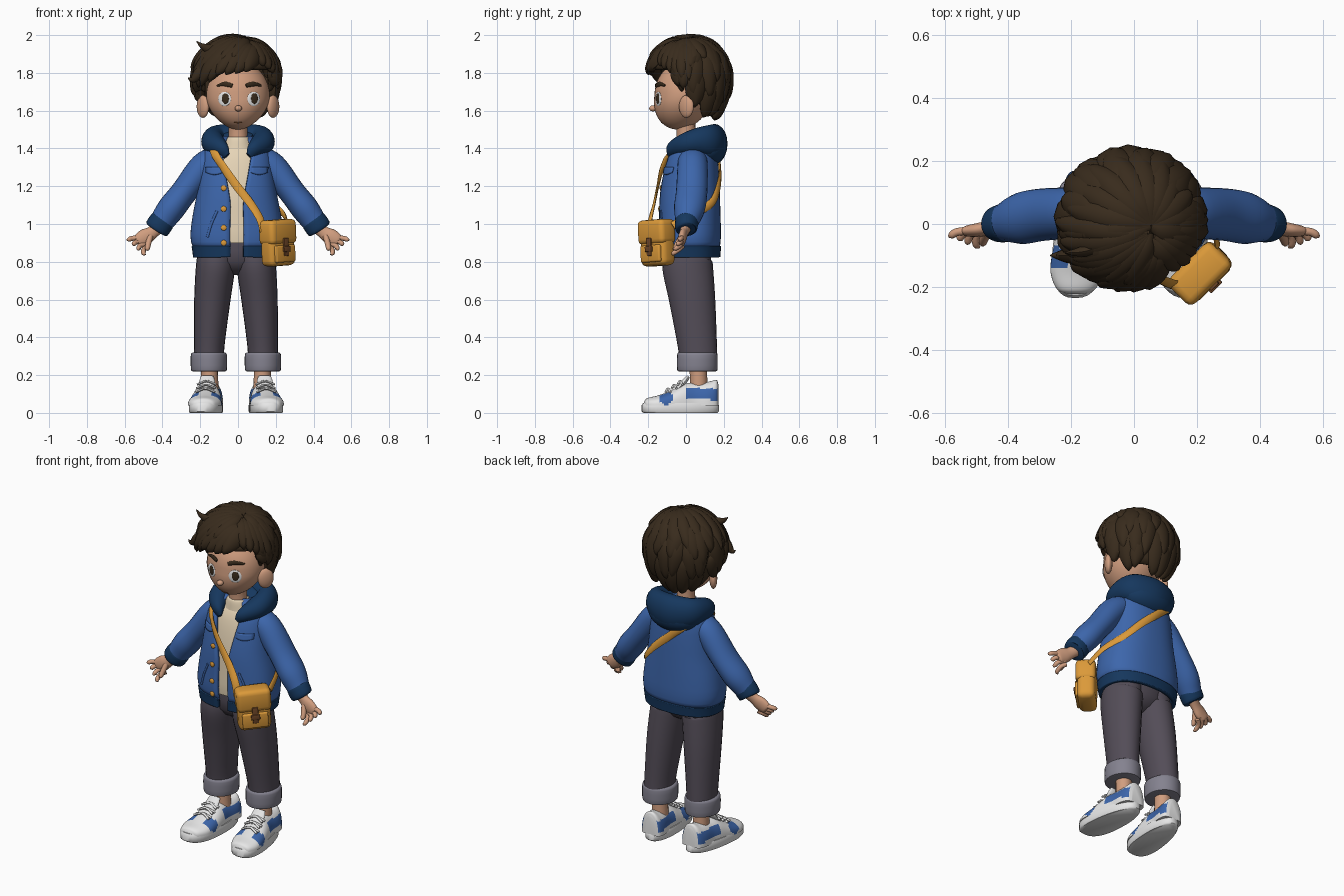
import bpy, bmesh, math, random
from mathutils import Vector, Matrix

random.seed(4)
if "Cube" in bpy.data.objects:
    bpy.data.objects.remove(bpy.data.objects["Cube"])


def material(name, code):
    rgb = [(int(code[i:i + 2], 16) / 255) ** 2.2 for i in (0, 2, 4)] + [1]
    m = bpy.data.materials.new(name)
    m.use_nodes = True
    m.diffuse_color = rgb
    m.node_tree.nodes["Principled BSDF"].inputs["Base Color"].default_value = rgb
    return m


HAIR, SKIN = material("dark hair", "3b2f22"), material("skin", "cf9c7e")
BLUE, NAVY = material("jacket blue", "3f66aa"), material("navy", "1c3a5e")
CREAM, PANTS = material("cream", "ecd9ba"), material("charcoal", "544e58")
GREY, TAN = material("cuff grey", "83818e"), material("bag tan", "da983c")
WHITE, BROWN = material("white", "e6e6e6"), material("leather brown", "70492c")


def finish(name, bm, mat, solid=0):
    bmesh.ops.recalc_face_normals(bm, faces=bm.faces[:])
    me = bpy.data.meshes.new(name)
    bm.to_mesh(me)
    bm.free()
    me.materials.append(mat)
    ob = bpy.data.objects.new(name, me)
    bpy.context.collection.objects.link(ob)
    if solid:
        mod = ob.modifiers.new("thickness", "SOLIDIFY")
        mod.thickness, mod.offset = solid, 0
    return ob


def skin(name, rings, mat, closed=True, cap=True, solid=0):
    """Surface through a list of point rings."""
    bm = bmesh.new()
    vs = [[bm.verts.new(p) for p in r] for r in rings]
    n = len(rings[0])
    for a, b in zip(vs, vs[1:]):
        for i in range(n if closed else n - 1):
            j = (i + 1) % n
            bm.faces.new((a[i], a[j], b[j], b[i]))
    if closed and cap:
        bm.faces.new(vs[0])
        bm.faces.new(vs[-1])
    return finish(name, bm, mat, solid)


def spline(rows, n=5):
    """Catmull-Rom through rows of any length."""
    rows = [Vector(r) for r in rows]
    pts = [rows[0] * 2 - rows[1]] + rows + [rows[-1] * 2 - rows[-2]]
    out = []
    for a, b, c, d in zip(pts, pts[1:], pts[2:], pts[3:]):
        for k in range(n):
            t = k / n
            out.append(((b * 2) + (c - a) * t + (a * 2 - b * 5 + c * 4 - d) * t * t
                        + (b * 3 - a - c * 3 + d) * t ** 3) * 0.5)
    return out + [rows[-1]]


def tube(name, rows, mat, up=lambda p: Vector((0, 1, 0)), sides=16, n=5):
    """Elliptical tube; each row is x, y, z, half width, half thickness."""
    rows = spline(rows, n)
    rings = []
    for i, r in enumerate(rows):
        p = Vector(r[:3])
        t = Vector(rows[min(i + 1, len(rows) - 1)][:3]) - Vector(rows[max(i - 1, 0)][:3])
        side = t.cross(up(p)).normalized()
        nor = side.cross(t).normalized()
        rings.append([p + side * r[3] * math.cos(k * math.tau / sides)
                      + nor * r[4] * math.sin(k * math.tau / sides) for k in range(sides)])
    return skin(name, rings, mat)


def flip(rows, s, dx=0.0):
    return [(r[0] * s + dx, *r[1:]) for r in rows]


def ball(name, loc, radii, mat, turn=0):
    bm = bmesh.new()
    bmesh.ops.create_uvsphere(bm, u_segments=24, v_segments=16, radius=1)
    bm.transform(Matrix.Translation(loc) @ Matrix.Rotation(turn, 4, "Z") @ Matrix.Diagonal((*radii, 1)))
    return finish(name, bm, mat)


def box(name, frame, loc, size, mat, bevel=0.01):
    bm = bmesh.new()
    bmesh.ops.create_cube(bm, size=1)
    bm.transform(Matrix.Diagonal((*size, 1)))
    bmesh.ops.bevel(bm, geom=bm.edges[:], offset=bevel, segments=3, profile=0.5, affect="EDGES")
    bm.transform(frame @ Matrix.Translation(loc))
    return finish(name, bm, mat)


up_z = lambda p: Vector((0, 0, 1))

# Torso sections: z, centre y, half width, half depth
TORSO = spline([(.82, .02, .215, .145), (.88, .02, .224, .15), (.93, .02, .238, .156), (1.04, .02, .226, .154),
                (1.16, .02, .203, .15), (1.29, .027, .185, .137), (1.38, .035, .168, .118), (1.43, .04, .125, .088),
                (1.46, .04, .08, .06)])


def body(z):
    for a, b in zip(TORSO, TORSO[1:]):
        if z <= b[0]:
            return a.lerp(b, max(0, (z - a[0]) / (b[0] - a[0])))
    return TORSO[-1]


def on_body(a, z, off=0.0):
    _, cy, rx, ry = body(z)
    sx, cx = math.sin(a), math.cos(a)
    return Vector(((rx + off) * math.copysign(abs(sx) ** .85, sx) - .006,
                   cy - (ry + off) * math.copysign(abs(cx) ** .85, cx), z))


def at_x(x, z, off=0.0, back=False):
    q = max(-1, min(1, x / body(z)[2]))
    a = math.asin(math.copysign(abs(q) ** (1 / .85), q))
    return on_body(math.pi - a if back else a, z, off)


def wrap(name, z0, z1, off, mat, solid):
    rings = []
    for i in range(17):
        z = z0 + (z1 - z0) * i / 16
        g = .11 + .42 * max(0, (z - 1.1) / .36) ** 1.3
        rings.append([on_body(g + (math.tau - 2 * g) * k / 56, z, off) for k in range(57)])
    return skin(name, rings, mat, closed=False, solid=solid)


# Jacket, shirt, hood
wrap("jacket_body", .87, 1.46, 0, BLUE, .018)
wrap("jacket_hem", .825, .885, .004, NAVY, .024)
skin("shirt", [[on_body(math.tau * k / 40, .9 + i * .034, -.014) for k in range(40)] for i in range(17)], CREAM)
tube("shirt_collar", [(0, .01, 1.41, .085, .075), (0, .005, 1.445, .07, .064), (0, .005, 1.46, .058, .054)], CREAM, sides=24)
half = [(-.06, -.088, 1.36, .01, .02), (-.085, -.068, 1.395, .036, .042), (-.122, -.005, 1.422, .06, .058),
        (-.134, .06, 1.438, .06, .07), (-.105, .125, 1.438, .062, .088)]
tube("hood", half + [(0, .15, 1.425, .07, .105)] + flip(half, -1)[::-1], NAVY, up_z, 20)
ball("hood_sag", (0, .115, 1.4), (.16, .1, .095), NAVY)
for s in (1, -1):
    tube("sleeve", flip([(.1, .035, 1.355, .06, .075), (.18, .035, 1.305, .075, .08), (.285, .03, 1.17, .07, .083),
                         (.355, .018, 1.08, .073, .082), (.405, .005, 1.01, .064, .062)], s), BLUE, sides=24)
    tube("sleeve_cuff", flip([(.395, .005, 1.025, .06, .056), (.402, .005, 1.015, .067, .062), (.428, 0, .977, .067, .058),
                              (.434, 0, .968, .056, .048)], s), NAVY, sides=24, n=3)
    skin("chest_pocket_flap", [[at_x(s * (.07 + .014 * k), 1.3 - (.028 + .012 * math.sin(k * math.pi / 6)) * i / 4, .011)
                                for k in range(7)] for i in range(5)], BLUE, closed=False, solid=.009)
    tube("side_pocket_welt", [(*at_x(s * x, z, .01), .007, .005) for x, z in ((.1, 1.07), (.13, 1.0), (.15, .93))], BLUE)
for z in (1.19, 1.08, .98, .9):
    ball("jacket_button", at_x(-.066, z, .012), (.015, .006, .015), TAN)

# Hands, with the lower fingers curled forward
for s in (1, -1):
    tube("palm", flip([(.42, 0, .985, .036, .03), (.455, -.01, .955, .034, .023), (.49, -.018, .932, .043, .022),
                       (.525, -.022, .912, .036, .018), (.535, -.022, .905, .02, .01)], s), SKIN)
    tube("thumb", flip([(.465, -.025, .935, .016, .016), (.475, -.045, .895, .015, .015), (.48, -.06, .868, .012, .012),
                        (.482, -.064, .86, .004, .004)], s), SKIN, sides=10)
    for i in range(4):
        x, z, reach, curl = .53 - .012 * i, .93 - .016 * i, .048 - .014 * i, i / 3
        tube("finger", flip([(x - .02, -.02, z, .014, .014), (x + reach * .6, -.025 - .012 * curl, z - .006 - .01 * curl, .013, .013),
                             (x + reach, -.035 - .03 * curl, z - .012 - .024 * curl, .012, .012),
                             (x + reach + .01 - .02 * curl, -.04 - .034 * curl, z - .014 - .03 * curl, .004, .004)], s), SKIN, sides=10)

# Trousers, ankles and shoes
skin("trouser_seat", [[(-.008 + .19 * f * math.sin(k * math.tau / 32), .012 - .12 * f * math.cos(k * math.tau / 32), z)
                       for k in range(32)] for z, f in ((.73, .3), (.76, .7), (.8, .95), (.86, 1), (.92, .98))], PANTS)


def shoe_patch(side, y, z):
    heel = 0 < y < .165 and .07 < z < .13
    return abs(side) > .035 and (heel or math.hypot(y + .105, z - .08) < .036)


for s in (1, -1):
    dx = -.011
    tube("trouser_leg", flip([(.143, .067, .26, .08, .1), (.141, .06, .36, .081, .104), (.125, .033, .6, .096, .122),
                              (.107, .008, .78, .104, .134), (.1, .012, .84, .098, .122), (.1, .015, .88, .094, .112)], s, dx),
         PANTS, sides=24)
    tube("trouser_cuff", flip([(.143, .06, .22, .085, .097), (.143, .06, .23, .095, .107), (.143, .06, .305, .096, .107),
                               (.143, .06, .32, .085, .1)], s, dx), GREY, sides=28, n=3)
    tube("ankle", flip([(.138, .068, .12, .047, .047), (.14, .066, .2, .045, .046), (.14, .064, .26, .045, .046)], s, dx), SKIN)
    # Toes turn slightly outwards
    mid = lambda y: s * (.147 - .1 * (y - .05)) + dx
    rings = []
    for z, f in ((0, .95), (.008, 1), (.04, 1), (.052, .96)):
        ring = []
        for k in range(40):
            sn, cs = math.sin(k * math.tau / 40), math.cos(k * math.tau / 40)
            y = -.03 - f * .205 * math.copysign(abs(cs) ** .85, cs)
            ring.append((mid(y) + f * (.086 + .014 * cs) * math.copysign(abs(sn) ** .8, sn), y, z))
        rings.append(ring)
    skin("shoe_sole", rings, WHITE)
    rows = spline([(-.222, .03, .06), (-.205, .062, .078), (-.15, .087, .092), (-.08, .086, .118), (-.01, .078, .155),
                   (.05, .07, .16), (.12, .072, .165), (.16, .06, .175), (.172, .035, .15)], 6)
    shoe = skin("shoe_upper", [[(mid(y) + w * math.cos(a), y, .04 + (h - .04) * max(0, math.sin(a)) ** .75)
                                for a in [k * math.tau / 64 for k in range(64)]] for y, w, h in rows], WHITE)
    shoe.data.materials.append(BLUE)
    for p in shoe.data.polygons:
        p.material_index = int(shoe_patch(p.center.x - mid(p.center.y), p.center.y, p.center.z))
    tube("shoe_tongue", [(mid(-.05), -.05, .125, .04, .014), (mid(-.01), -.01, .165, .042, .014),
                         (mid(0), .012, .193, .034, .01)], WHITE, up_z)
    for i in range(3):
        y, z, cx = -.095 + .032 * i, .116 + .02 * i, mid(-.095 + .032 * i)
        for d in (.012, -.012):
            tube("shoe_lace", [(cx - .05, y - d, z - .006, .007, .006), (cx, y, z + .012, .007, .006),
                               (cx + .05, y + d, z - .006, .007, .006)], WHITE, up_z, 8)

# Head and face
HEAD, HR = Vector((0, -.012, 1.68)), Vector((.168, .155, .18))


def jaw(v):
    t = max(0, -v.z)
    return Vector((HEAD.x + HR.x * v.x * (1 - .2 * t * t), HEAD.y + HR.y * v.y - .03 * t, HEAD.z + HR.z * v.z))


def face(x, z, off=0.0):
    vz = (z - HEAD.z) / HR.z
    vx = x / HR.x / (1 - .2 * max(0, -vz) ** 2)
    p = jaw(Vector((vx, -math.sqrt(max(0, 1 - vx * vx - vz * vz)), vz)))
    return p - Vector((0, off, 0))


bm = bmesh.new()
bmesh.ops.create_uvsphere(bm, u_segments=40, v_segments=28, radius=1)
for v in bm.verts:
    v.co = jaw(v.co.copy())
finish("head", bm, SKIN)
tube("neck", [(0, .005, 1.4, .056, .056), (0, 0, 1.48, .05, .05), (0, -.005, 1.58, .055, .055)], SKIN, sides=24)
ball("nose", face(.002, 1.612, .008), (.019, .02, .016), SKIN)
tube("mouth", [(*face(x, 1.536 + abs(x) * .12, .001), .003, .003) for x in (-.02, 0, .02)], BROWN, sides=8)
for s in (1, -1):
    ex = .006 + s * .077
    ball("eye_white", face(ex, 1.662, -.002), (.037, .006, .038), WHITE, s * .42)
    ball("pupil", face(ex + .004, 1.664, .003), (.02, .005, .028), HAIR, s * .42)
    tube("eyebrow", [(*face(.006 + s * x, z, .002), w, .006) for x, z, w in
                     ((.036, 1.732, .01), (.075, 1.741, .013), (.116, 1.733, .005))], HAIR, sides=10)
    ball("ear", (s * .186, .002, 1.622), (.022, .046, .06), SKIN, s * -.65)


# Hair: theta runs round from the front, phi down from the crown
SKULL = Vector((-.008, .018, 1.775))


def aim(th, ph):
    return Vector((math.sin(ph) * math.sin(th), -math.sin(ph) * math.cos(th), math.cos(ph)))


def scalp(d, r=1.0):
    return SKULL + r * Vector((.216 * d.x, .206 * d.y, (.205 if d.z > 0 else .275) * d.z))


def lock(start, end, width, thick=.022, flare=.07, lift=1.0):
    """Pointed lock lying along the shortest way from start to end."""
    rows = [(*scalp(aim(*start).slerp(aim(*end), u), lift + flare * u ** 3), width * w, thick * (.35 + .65 * w) * min(1, w * 3))
            for u, w in ((0, .35), (.25, .9), (.5, 1), (.75, .78), (.92, .38), (1, .04))]
    tube("hair_lock", rows, HAIR, lambda p: p - SKULL, 8, 4)


def hairline(th):
    f = abs((th + math.pi) % math.tau - math.pi)
    return 1.34 + .96 * min(1, max(0, (f - 1.25) / .8))


skin("hair_cap", [[scalp(aim(k * math.tau / 48, .002 + hairline(k * math.tau / 48) * i / 14), .94) for k in range(48)]
                  for i in range(15)], HAIR, cap=False, solid=.03)
# Back and side layers, lowest first
for top, low, count, lift in ((1.35, 2.42, 10, .93), (.8, 2.05, 11, .95), (.4, 1.62, 11, .96)):
    for i in range(count):
        th = 1.45 + (math.tau - 2.9) * (i + random.uniform(-.2, .2)) / (count - 1)
        side = max(0, abs(th - math.pi) - .95)
        lock((th, top), (th + random.uniform(-.2, .2), low - side * (.85 if low > 2.1 else .4) + random.uniform(-.12, .12)),
             .058, .036, random.uniform(.07, .13), lift)
# Sideburns
for s in (1, -1):
    lock((s * 1.25, 1.0), (s * 1.34, 1.9), .035, .022, -.1, .94)
    lock((s * 1.1, .8), (s * 1.32, 1.66), .05, .03, .05, .97)
# Long crown locks fanning out from the parting
for i in range(12):
    lock((1.2, .3), (1.3 + .36 * i, random.uniform(1.05, 1.3)), .05, .034, random.uniform(.04, .09), .98)
# Fringe swept from the parting to the right, then short locks on the left
for i in range(8):
    u = i / 7
    lock((.8 - .3 * u, .6 - .2 * u), (.2 - 1.55 * u, 1.4 + .4 * u ** 1.2 + random.uniform(-.06, .06)), .058, .036,
         random.uniform(.07, .13), .98)
for i in range(6):
    lock((.9, .34), (-.1 - .29 * i, 1.14 + .06 * i), .046, .036, random.uniform(.08, .14), .98)
for i in range(6):
    lock((.75 + .12 * i, .42), (.72 + .17 * i, 1.28 + .085 * i), .045, .036, random.uniform(.04, .1), .98)
for rows in ([(-.04, -.06, 1.95, .035, .025), (-.13, -.08, 1.925, .03, .022), (-.185, -.09, 1.94, .016, .012), (-.22, -.09, 1.968, .002, .002)],
             [(-.13, -.1, 1.86, .035, .03), (-.2, -.1, 1.8, .032, .026), (-.24, -.1, 1.765, .017, .014), (-.265, -.1, 1.775, .002, .002)]):
    tube("hair_tuft", rows, HAIR, sides=8)

# Shoulder bag and strap
bag = Matrix.Translation((.21, -.152, .903)) @ Matrix.Rotation(.78, 4, "Z") @ Matrix.Rotation(-.06, 4, "Y")
box("bag_body", bag, (0, 0, -.01), (.184, .1, .23), TAN, .03)
box("bag_flap", bag, (0, -.003, .055), (.194, .114, .13), TAN, .026)
box("bag_front_pocket", bag, (0, -.05, -.06), (.145, .025, .09), TAN, .01)
box("bag_buckle_strap", bag, (0, -.062, -.025), (.034, .012, .095), BROWN, .004)
box("bag_buckle", bag, (0, -.067, -.035), (.05, .012, .03), BROWN, .004)
strap = [Vector((.135, -.195, .96)), Vector((.115, -.188, 1.03)), Vector((.065, -.168, 1.11))]
strap += [at_x(x, z, off) for x, z, off in ((0, 1.2, .024), (-.06, 1.295, .022), (-.11, 1.385, .018))]
strap += [Vector((-.115, .03, 1.445))]
strap += [at_x(x, z, .015, True) for x, z in ((-.1, 1.385), (-.01, 1.295), (.09, 1.2), (.17, 1.11))]
strap += [Vector((.242, .03, 1.05)), Vector((.265, -.07, .99))]
tube("bag_strap", [(*p, .022, .007) for p in strap], TAN,
     lambda p: Vector((p.x, p.y - .03, max(0, p.z - 1.33) * 3)), 8)

# Smooth shading with sharp creases kept
for ob in bpy.context.collection.objects:
    ob.select_set(ob.type == "MESH")
    if ob.type == "MESH":
        bpy.context.view_layer.objects.active = ob
bpy.ops.object.shade_smooth_by_angle(angle=math.radians(50))
